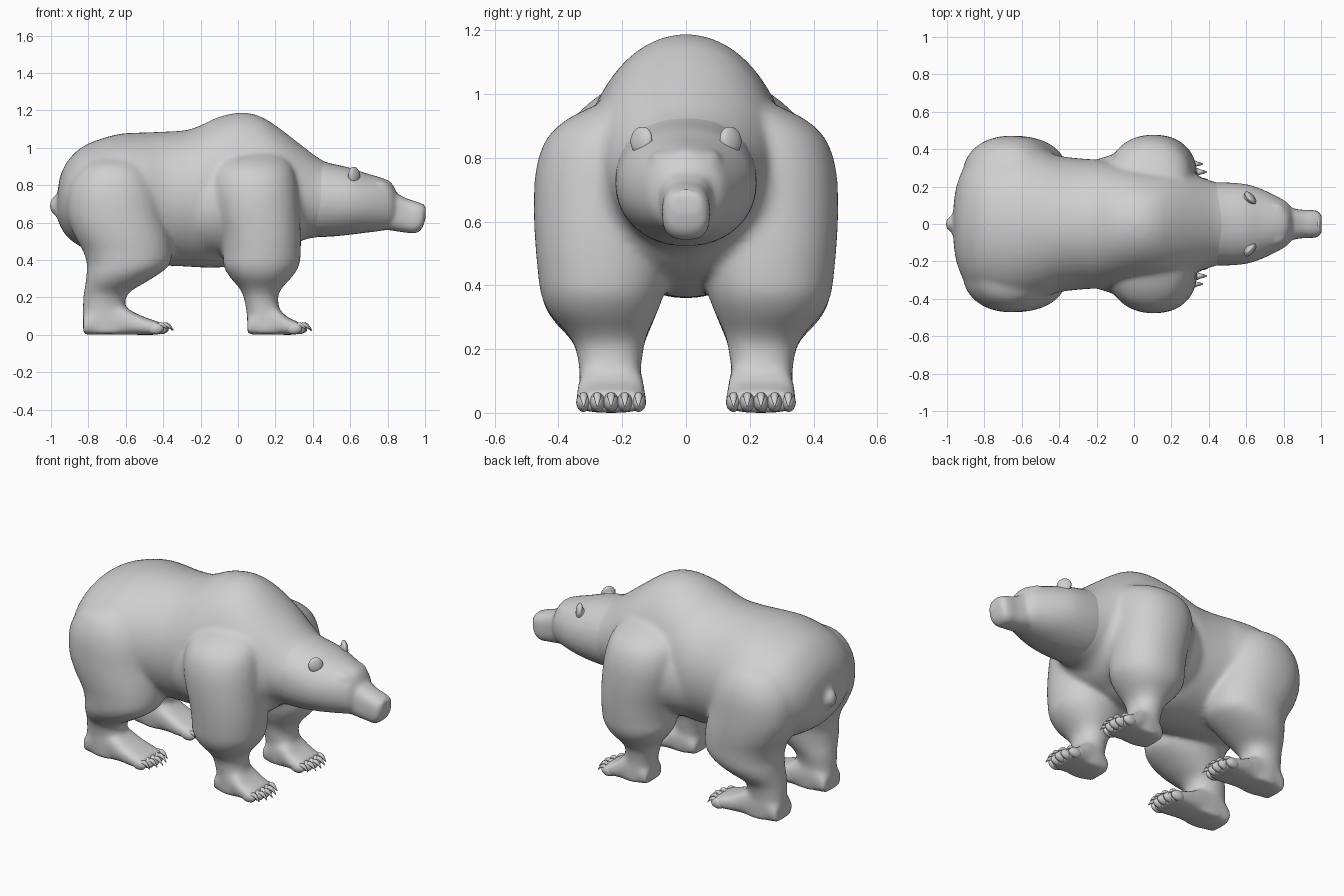
import bpy, bmesh, math
from mathutils import Matrix

fur = bpy.data.materials.new("grey_fur")
fur.diffuse_color = (0.63, 0.63, 0.63, 1)


def spline(keys, steps=4):
    """Catmull-Rom resampling of key rows."""
    out = []
    for i in range(len(keys) - 1):
        p = [keys[max(0, min(len(keys) - 1, i + d))] for d in (-1, 0, 1, 2)]
        for s in range(steps):
            t = s / steps
            out.append([b + 0.5 * t * (c - a + t * (2*a - 5*b + 4*c - d + t * (3*(b - c) + d - a)))
                        for a, b, c, d in zip(*p)])
    return out + [list(keys[-1])]


def loft(bm, keys, place, power=2.0, n=32):
    """Skin oval rings; key = (t, a0, a1, b0, b1); place maps (t, a, b) to a point."""
    rings = []
    for t, a0, a1, b0, b1 in spline(keys):
        ring = []
        for k in range(n):
            c, s = math.cos(math.tau * k / n), math.sin(math.tau * k / n)
            c = math.copysign(abs(c) ** (2 / power), c)
            s = math.copysign(abs(s) ** (2 / power), s)
            ring.append(bm.verts.new(place(t, (a0 + a1 + (a1 - a0) * c) / 2,
                                           (b0 + b1 + (b1 - b0) * s) / 2)))
        rings.append(ring)
    faces = [bm.faces.new(rings[0]), bm.faces.new(rings[-1])]
    for r, q in zip(rings, rings[1:]):
        for k in range(n):
            faces.append(bm.faces.new((r[k], r[(k+1) % n], q[(k+1) % n], q[k])))
    bmesh.ops.recalc_face_normals(bm, faces=faces)


def ball(bm, centre, size, turn=0.0, tilt=0.0):
    m = (Matrix.Translation(centre) @ Matrix.Rotation(turn, 4, 'Z')
         @ Matrix.Rotation(tilt, 4, 'Y') @ Matrix.Diagonal((*size, 1)))
    bmesh.ops.create_uvsphere(bm, u_segments=20, v_segments=12, radius=1, matrix=m)


def finish(bm, name, voxel=0, rounds=0):
    """Make the object; a voxel size blends its masses into one soft skin."""
    me = bpy.data.meshes.new(name)
    bm.to_mesh(me)
    bm.free()
    me.materials.append(fur)
    for p in me.polygons:
        p.use_smooth = True
    ob = bpy.data.objects.new(name, me)
    bpy.context.collection.objects.link(ob)
    if voxel:
        remesh = ob.modifiers.new("skin", 'REMESH')
        remesh.mode = 'VOXEL'
        remesh.voxel_size = voxel
        remesh.use_smooth_shade = True
        soft = ob.modifiers.new("soften", 'SMOOTH')
        soft.factor = 0.5
        soft.iterations = rounds


along_x = lambda t, a, b: (t, a, b)

# torso and hump: x, bottom, top, half width
body = bmesh.new()
trunk = [(-.965, .62, .76, .10), (-.95, .58, .85, .20), (-.91, .52, .93, .30), (-.84, .47, 1.0, .375),
         (-.74, .42, 1.046, .415), (-.62, .39, 1.076, .425), (-.5, .375, 1.082, .40), (-.4, .37, 1.086, .365),
         (-.28, .365, 1.094, .35), (-.2, .36, 1.12, .345), (-.1, .36, 1.166, .33), (.02, .365, 1.189, .312),
         (.12, .385, 1.168, .305), (.2, .42, 1.12, .30), (.28, .47, 1.06, .28), (.36, .51, .998, .248),
         (.43, .522, .946, .226), (.5, .535, .908, .21)]
loft(body, [(x, -w, w, b, t) for x, b, t, w in trunk], along_x, 2, 48)

# broad chest joining the shoulders
chest = [(-.32, .45, .92, .30), (-.2, .40, .97, .345), (-.1, .39, 1.0, .378), (0, .39, 1.01, .425),
         (.1, .40, 1.0, .445), (.2, .42, .97, .42), (.28, .46, .93, .34), (.36, .53, .88, .23)]
loft(body, [(x, -w, w, b, t) for x, b, t, w in chest], along_x, 2.1, 48)

# tail stub
ball(body, (-.952, 0, .69), (.06, .05, .06))

# neck and skull, then muzzle
head = bmesh.new()
skull = [(.34, .54, .93, .19), (.40, .523, .94, .219), (.5, .525, .916, .222), (.6, .535, .893, .213),
         (.68, .545, .866, .188), (.76, .555, .842, .15), (.815, .565, .818, .118), (.845, .58, .77, .085)]
muzzle = [(.74, .57, .79, .10), (.83, .556, .765, .087), (.9, .546, .73, .076), (.95, .543, .714, .075),
          (.985, .57, .70, .068), (1.003, .625, .69, .046)]
loft(head, [(x, -w, w, b, t) for x, b, t, w in skull], along_x, 2.1)
loft(head, [(x, -w, w, b, t) for x, b, t, w in muzzle], along_x, 2.8)

# limbs: z, x0, x1, y0, y1
fore = [(1.0, .0, .19, .04, .20), (.965, -.06, .24, .02, .285), (.92, -.11, .28, .01, .375),
        (.86, -.135, .305, .02, .438), (.77, -.14, .32, .04, .47), (.66, -.12, .328, .06, .478),
        (.54, -.09, .336, .06, .474), (.44, -.08, .336, .06, .465), (.37, -.078, .327, .07, .455),
        (.31, -.045, .29, .092, .427), (.25, .006, .236, .12, .374), (.2, .03, .214, .132, .346),
        (.12, .045, .228, .142, .335), (.06, .05, .25, .14, .335), (.004, .055, .26, .138, .335)]
hind = [(.96, -.74, -.56, .10, .28), (.91, -.83, -.50, .05, .39), (.84, -.885, -.45, .04, .442),
        (.75, -.915, -.415, .04, .467), (.63, -.912, -.39, .04, .473), (.53, -.875, -.365, .05, .47),
        (.45, -.83, -.354, .06, .462), (.38, -.808, -.362, .07, .455), (.33, -.81, -.415, .084, .442),
        (.28, -.815, -.495, .104, .409), (.22, -.825, -.587, .128, .355), (.15, -.83, -.602, .143, .336),
        (.08, -.83, -.58, .143, .334), (.004, -.822, -.56, .145, .33)]
# feet: x, top, half width
fore_foot = [(.05, .09, .085), (.12, .15, .098), (.2, .15, .103), (.26, .098, .111), (.33, .066, .106)]
hind_foot = [(-.828, .10, .085), (-.75, .17, .094), (-.64, .165, .098), (-.55, .117, .104),
             (-.47, .084, .11), (-.41, .066, .106)]
toes, claws = bmesh.new(), bmesh.new()
for side in (1, -1):
    for leg, foot in ((fore, fore_foot), (hind, hind_foot)):
        loft(body, leg, lambda t, a, b: (a, side * b, t), 2.15)
        loft(body, [(x, .235 - w, .235 + w, 0, t) for x, t, w in foot],
             lambda t, a, b: (t, side * a, b), 3)
        # toes with hooked claws
        for i in range(5):
            tx = foot[-1][0] - .004 - abs(i - 2) ** 2 * .007
            ty = side * (.235 + (i - 2) * .043)
            ball(toes, (tx, ty, .034), (.045, .0235, .031))
            path = [(0, .046, .014), (.02, .053, .013), (.04, .045, .010), (.058, .023, .003)]
            loft(claws, [(tx + .012 + dx, ty - r, ty + r, z - r, z + r) for dx, z, r in path],
                 along_x, 2, 8)
    # brow ridge
    ball(head, (.765, side * .07, .788), (.06, .042, .036), side * -.35, .25)

finish(body, "body", .0125, 16)
finish(head, "head", .011, 7)
finish(toes, "toes")
finish(claws, "claws")

# rounded ears, turned outwards
ears = bmesh.new()
for side in (1, -1):
    ball(ears, (.622, side * .14, .855), (.019, .043, .045), side * .7, -.15)
    ball(ears, (.612, side * .13, .83), (.032, .038, .034), side * .7)
finish(ears, "ears", .006, 3)

# nose pad and nostril wings
nose = bmesh.new()
ball(nose, (.984, 0, .675), (.016, .042, .026))
for side in (1, -1):
    ball(nose, (.982, side * .03, .668), (.014, .018, .018))
finish(nose, "nose")
